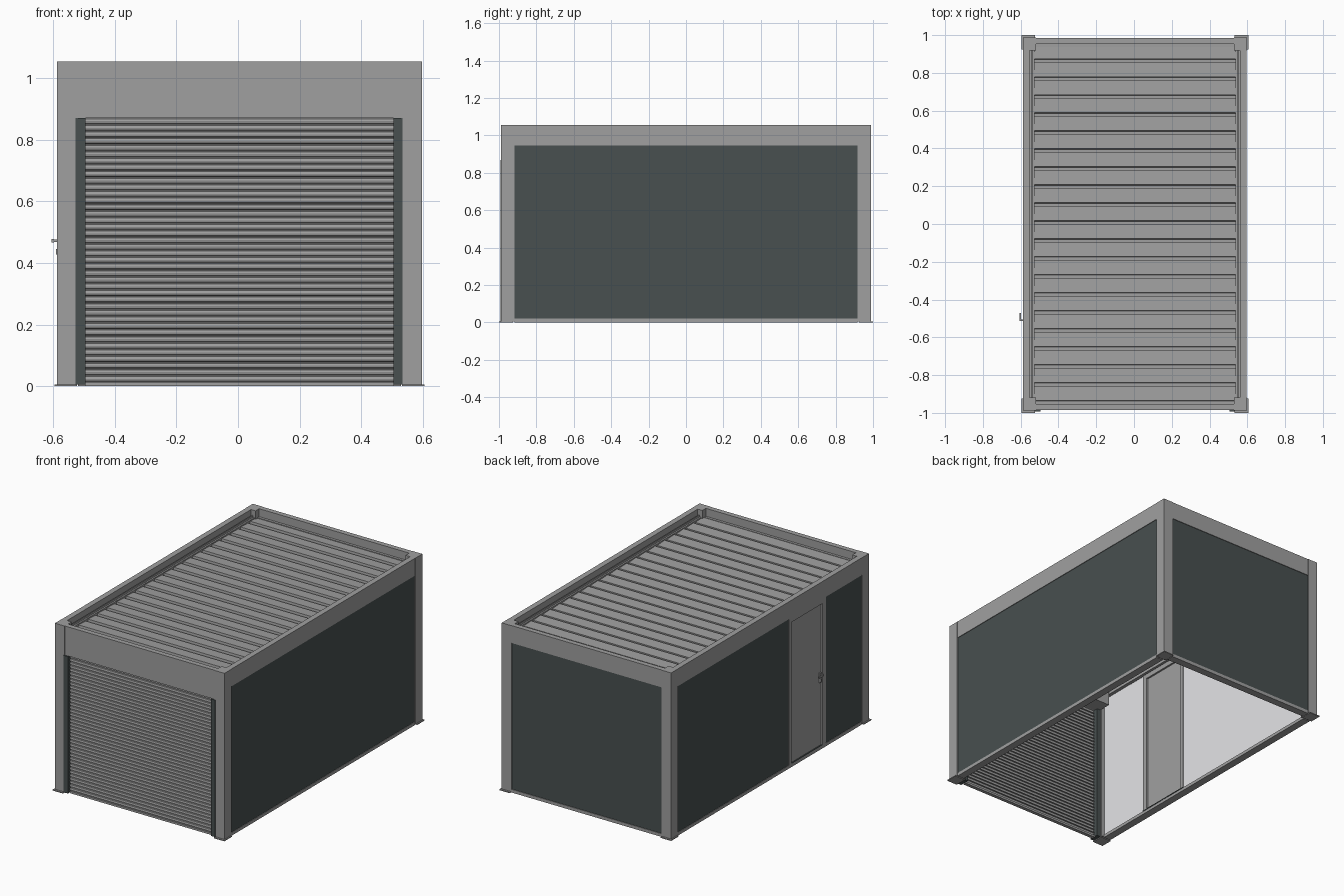
import bpy, math
from mathutils import Vector

cube = bpy.data.objects.get("Cube")
if cube:
    bpy.data.objects.remove(cube, do_unlink=True)


def material(name, r, g, b):
    m = bpy.data.materials.new(name)
    m.use_nodes = True
    m.diffuse_color = (r, g, b, 1)
    m.node_tree.nodes["Principled BSDF"].inputs["Base Color"].default_value = (r, g, b, 1)
    return m


GREY = material("aluminium grey", 0.35, 0.35, 0.35)
DARK = material("anthracite", 0.065, 0.08, 0.08)
WHITE = material("interior white", 0.8, 0.8, 0.82)


def add_mesh(name, verts, faces, mats):
    mesh = bpy.data.meshes.new(name)
    mesh.from_pydata(verts, [], faces)
    for m in mats:
        mesh.materials.append(m)
    mesh.update()
    ob = bpy.data.objects.new(name, mesh)
    bpy.context.collection.objects.link(ob)
    return ob


def box(name, x, y, z, mat=GREY, inner=None):
    """Box from ranges; inner = direction whose face is painted white."""
    verts = [(a, b, c) for a in x for b in y for c in z]
    faces = [(0, 1, 3, 2), (4, 6, 7, 5), (0, 4, 5, 1), (2, 3, 7, 6), (0, 2, 6, 4), (1, 5, 7, 3)]
    ob = add_mesh(name, verts, faces, [mat, WHITE])
    if inner:
        for p in ob.data.polygons:
            p.material_index = int(p.normal.dot(Vector(inner)) > 0.9)
    return ob


def extrude_x(name, profile, x0, x1, mat=GREY):
    """Closed y-z profile (counter-clockwise from +x) swept along x."""
    n = len(profile)
    verts = [(x, y, z) for x in (x0, x1) for y, z in profile]
    faces = [(i, (i + 1) % n, n + (i + 1) % n, n + i) for i in range(n)]
    faces = [tuple(reversed(f)) for f in faces]
    faces += [tuple(reversed(range(n))), tuple(range(n, 2 * n))]
    return add_mesh(name, verts, faces, [mat])


X0, X1, Y, TOP, BEAM = -0.588, 0.597, 0.988, 1.055, 0.945
POST = 0.068
CX = (X0 + X1) / 2

# Corner posts and base plates
for sx, xe, side in ((-1, X0, "right"), (1, X1, "left")):
    for sy, end in ((-1, "front"), (1, "back")):
        px = sorted((xe, xe - sx * POST))
        py = sorted((sy * Y, sy * (Y - 0.07)))
        box(f"{end}_{side}_post", px, py, (0.005, TOP))
        bx = sorted((xe + sx * 0.008, xe - sx * 0.065))
        by = sorted((sy, sy * 0.925))
        box(f"{end}_{side}_base_plate", bx, by, (0, 0.006))

    # Side beam, gutter ledge and bottom rail
    box(f"{side}_beam", sorted((xe - sx * 0.001, xe - sx * 0.036)), (-Y + .07, Y - .07), (BEAM, TOP))
    box(f"{side}_gutter", sorted((xe - sx * 0.036, xe - sx * 0.06)), (-0.95, 0.95), (0.95, 1.01))
    box(f"{side}_gutter_lip", sorted((xe - sx * 0.044, xe - sx * 0.05)), (-0.95, 0.95), (1.01, 1.022))
    box(f"{side}_bottom_rail", sorted((xe - sx * 0.002, xe - sx * 0.05)), (-Y + .07, Y - .07), (0, 0.02))

# Front and back beams with ledges
for sy, end in ((-1, "front"), (1, "back")):
    box(f"{end}_beam", (X0 + POST, X1 - POST), sorted((sy * (Y - .002), sy * (Y - .034))), (BEAM, TOP))
    box(f"{end}_gutter", (X0 + .036, X1 - .036), sorted((sy * (Y - .034), sy * (Y - .05))), (0.95, 1.005))
box("back_bottom_rail", (X0 + POST, X1 - POST), (Y - .05, Y - .002), (0, 0.02))

# Wall panels, dark outside and white inside
XL, XR = (X1 - 0.045, X1 - 0.005), (X0 + 0.005, X0 + 0.045)
DOOR = (-0.56, -0.19)
box("left_wall", XL, (-Y + .06, Y - .07), (0.02, BEAM), DARK, (-1, 0, 0))
box("back_wall", (X0 + POST, X1 - POST), (Y - .045, Y - .006), (0.02, BEAM), DARK, (0, -1, 0))
box("right_wall_front", XR, (-Y + .07, DOOR[0]), (0.02, BEAM), DARK, (1, 0, 0))
box("right_wall_back", XR, (DOOR[1], Y - .07), (0.02, BEAM), DARK, (1, 0, 0))
box("left_wall_seam", (X1 - .005, X1 - .003), (0.555, 0.559), (0.02, BEAM), DARK)

# Side door: frame, leaf, threshold and handle
xf = (X0 + 0.002, X0 + 0.05)
box("door_frame_hinge_side", xf, (DOOR[1] - .025, DOOR[1]), (0.02, BEAM))
box("door_frame_lock_side", xf, (DOOR[0], DOOR[0] + .035), (0.02, BEAM))
box("door_frame_head", xf, (DOOR[0] + .035, DOOR[1] - .025), (0.915, BEAM))
box("door_leaf", (X0 + 0.009, X0 + 0.042), (DOOR[0] + .037, DOOR[1] - .027), (0.024, 0.912))
box("door_threshold", (X0 + 0.002, X0 + 0.052), DOOR, (0.018, 0.024), DARK)
box("handle_plate", (X0 + 0.003, X0 + 0.009), (-0.517, -0.502), (0.42, 0.485))
box("handle_stem", (X0 - 0.016, X0 + 0.004), (-0.514, -0.506), (0.468, 0.476))
box("handle_lever", (X0 - 0.017, X0 - 0.010), (-0.514, -0.47), (0.467, 0.477))
box("lock_cylinder", (X0 - 0.003, X0 + 0.004), (-0.514, -0.505), (0.428, 0.446))

# Roller shutter: lintel, roll housing, guides and ribbed curtain
SILL = 0.87
box("shutter_lintel", (X0 + POST, X1 - POST), (-Y + .004, -Y + .02), (SILL, BEAM))
box("shutter_housing", (X0 + POST, X1 - POST), (-Y + .02, -0.85), (SILL, 0.98))
box("right_shutter_guide", (-0.527, -0.495), (-Y - .004, -0.93), (0.005, SILL), DARK)
box("left_shutter_guide", (0.505, 0.535), (-Y - .004, -0.93), (0.005, SILL), DARK)
slats = 40
pitch = (SILL - 0.012) / slats
front, back = [], []
for i in range(slats):
    z = 0.012 + i * pitch
    for t, bulge in ((0.0, 0), (0.12, 0), (0.22, .006), (0.55, .008), (0.9, .006)):
        front.append((-0.962 - bulge, z + t * pitch))
        back.append((-0.954 - bulge, z + t * pitch))
front.append((-0.962, SILL))
back.append((-0.954, SILL))
extrude_x("shutter_curtain", back + front[::-1], -0.495, 0.505)
box("shutter_bottom_bar", (-0.495, 0.505), (-0.972, -0.95), (0, 0.013))

# Roof louvres: flat blades with a stepped channel between them
count, y0, y1 = 20, -0.95, 0.955
step = (y1 - y0) / count
blade = [(0, 0.972), (step, 0.972), (step, 0.982), (step - 0.006, 0.982), (step - 0.006, 1.0),
         (0.015, 1.004), (0.012, 0.982), (0, 0.982)]
for i in range(count):
    extrude_x(f"roof_louvre_{i + 1}", [(y0 + i * step + y, z) for y, z in blade], X0 + .05, X1 - .05)
